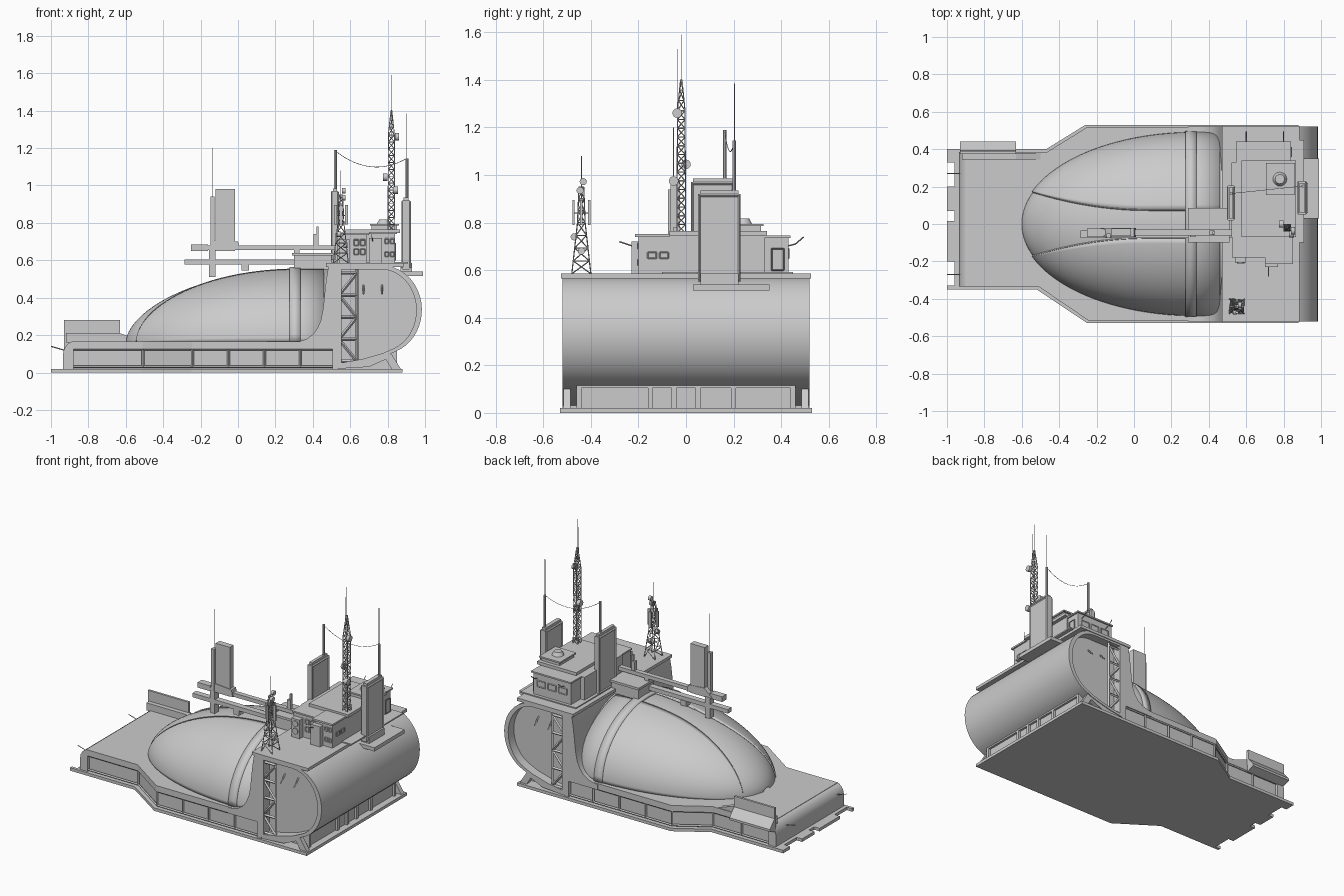
import bpy, bmesh, math
from mathutils import Vector as V
from math import sin, cos, pi, sqrt, acos, radians


def finish(bm, name, smooth=False, solid=0):
    bmesh.ops.recalc_face_normals(bm, faces=bm.faces)
    me = bpy.data.meshes.new(name)
    bm.to_mesh(me)
    bm.free()
    ob = bpy.data.objects.new(name, me)
    bpy.context.collection.objects.link(ob)
    if solid:
        m = ob.modifiers.new("thickness", 'SOLIDIFY')
        m.thickness, m.offset = solid, 0
    if smooth:
        bpy.ops.object.select_all(action='DESELECT')
        ob.select_set(True)
        bpy.context.view_layer.objects.active = ob
        bpy.ops.object.shade_smooth_by_angle(angle=radians(35))
    return ob


def boxes(name, *items):
    bm = bmesh.new()
    for x0, x1, y0, y1, z0, z1 in items:
        vs = bmesh.ops.create_cube(bm, size=1)['verts']
        for v in vs:
            v.co = V(((x0 + x1) / 2 + v.co.x * (x1 - x0), (y0 + y1) / 2 + v.co.y * (y1 - y0),
                      (z0 + z1) / 2 + v.co.z * (z1 - z0)))
    return finish(bm, name)


def place(a, b, t, axis):
    return {'x': (t, a, b), 'y': (a, t, b), 'z': (a, b, t)}[axis]


def prism(name, pts, axis, t0, t1, smooth=False):
    bm = bmesh.new()
    lo = [bm.verts.new(place(*p, t0, axis)) for p in pts]
    hi = [bm.verts.new(place(*p, t1, axis)) for p in pts]
    bm.faces.new(lo)
    bm.faces.new(hi)
    for i in range(len(pts)):
        j = (i + 1) % len(pts)
        bm.faces.new((lo[i], lo[j], hi[j], hi[i]))
    return finish(bm, name, smooth)


def struts(name, segs, r, n=4, r2=None):
    bm = bmesh.new()
    for p, q in segs:
        p, q = V(p), V(q)
        d = q - p
        res = bmesh.ops.create_cone(bm, cap_ends=True, segments=n, radius1=r,
                                    radius2=r if r2 is None else r2, depth=d.length)
        rot = d.to_track_quat('Z', 'Y')
        for v in res['verts']:
            v.co = rot @ v.co + (p + q) / 2
    return finish(bm, name, n > 6)


def rect(p, q, z0, z1):
    a, b, c, d = (*p, z0), (*q, z0), (*q, z1), (*p, z1)
    return [(a, b), (b, c), (c, d), (d, a)]


def lattice(cx, cy, z0, z1, r0, r1, n):
    def ring(i):
        r = r0 + (r1 - r0) * i / n
        return [(cx + sx * r, cy + sy * r, z0 + (z1 - z0) * i / n)
                for sx, sy in ((1, 1), (-1, 1), (-1, -1), (1, -1))]
    segs = []
    for i in range(n):
        a, b = ring(i), ring(i + 1)
        for k in range(4):
            j = (k + 1) % 4
            segs += [(a[k], b[k]), (b[k], b[j]), (a[k], b[j]) if i % 2 else (a[j], b[k])]
    return segs


# base slab with notched left edge
prism("base_slab", [(-1, -.35), (-.52, -.35), (-.25, -.53), (.88, -.53), (.88, .53), (-.26, .53),
                    (-.47, .4), (-1, .4), (-1, .33), (-.96, .33), (-.96, .2), (-1, .2), (-1, .07), (-.96, .07),
                    (-.96, .015), (-1, .015), (-1, -.2), (-.96, -.2), (-.96, -.33), (-1, -.33)], 'z', 0, .02)

# deck: recessed core wall, overhanging plate, rolled left lip, framed bays
plate = [(-.89, -.335), (-.51, -.335), (-.245, -.515), (.53, -.515),
         (.53, .515), (-.255, .515), (-.465, .385), (-.89, .385)]
core = [(-.9, -.315), (-.505, -.315), (-.24, -.495), (.52, -.495),
        (.52, .495), (-.25, .495), (-.46, .365), (-.9, .365)]
prism("deck_core", core, 'z', .02, .15)
prism("deck_plate", plate, 'z', .125, .165)
prism("deck_lip", [(-.88, .02), (-.935, .02), (-.935, .1), (-.93, .125), (-.915, .148), (-.9, .16),
                   (-.88, .165)], 'y', -.335, .385, True)
bays = []
for i, n in ((0, 1), (1, 1), (2, 4), (4, 4), (5, 1), (6, 2)):
    p, q = [(V(plate[k]) * .6 + V(core[k]) * .4) for k in (i, i + 1)]
    for k in range(n):
        bays += rect(p.lerp(q, k / n), p.lerp(q, (k + 1) / n), .03, .125)
struts("deck_bay_frames", bays, .007)

# rear deck screen with sloped awning
prism("rear_screen", [(.375, .12), (.375, .28), (.39, .28), (.392, .21), (.44, .155), (.44, .14), (.385, .12)],
      'x', -.93, -.63)
prism("rear_ledge", [(-.92, .16), (-.92, .21), (-.63, .21), (-.5, .165)], 'y', .345, .38)
struts("bow_poles", [((-.93, y, .12), (-1, y, .14)) for y in (-.27, .27)], .003)

# curved wall sweeping from the deck up to the roof
prism("sweep_wall", [(.29, .16), (.33, .167), (.365, .178), (.4, .203), (.425, .237), (.443, .28), (.455, .34),
                     (.463, .42), (.472, .5), (.485, .575), (.535, .575), (.535, .02), (.505, .02), (.505, .125),
                     (.29, .125)], 'y', -.52, .52, True)


# dome: flattened-nose ellipsoid carried straight back into the wall
def section(x):
    s = sqrt(max(0, 1 - ((.33 - x) / .93) ** 2)) if x < .33 else 1
    return .483 * s, .388 * s ** 1.15


def dome_shell(name, xs, span, grow=1, solid=0, n=32):
    bm = bmesh.new()
    rows = []
    for x in xs:
        w, h = section(x)
        a0, a1 = span(x, w)
        rows.append([bm.verts.new((x, w * grow * cos(a), .163 + h * grow * sin(a)))
                     for a in (a0 + (a1 - a0) * k / n for k in range(n + 1))])
    for a, b in zip(rows, rows[1:]):
        for k in range(n):
            bm.faces.new((a[k], a[k + 1], b[k + 1], b[k]))
    return finish(bm, name, True, solid)


def strip(x):
    t = min(1, max(0, (x + .57) / .65))
    return .18 - .105 * (1 - (1 - t) ** 2)


def nose(x0, n=28):
    return [.33 - (.33 - x0) * cos(pi / 2 * k / n) for k in range(n + 1)]


dome_shell("dome", nose(-.598) + [.5], lambda x, w: (0, pi))
for side in (0, 1):
    def span(x, w):
        a = acos(min(1, strip(x) / w))
        return (pi - a, pi) if side else (0, a)
    dome_shell(("dome_panel_front", "dome_panel_rear")[1 - side], nose(-.54) + [.46], span, 1.008, .01, 24)
    s = -1 if side else 1
    pts = []
    for x in nose(-.54):
        w, h = section(x)
        a = acos(min(1, strip(x) / w))
        pts.append((x, s * w * 1.01 * cos(a), .164 + 1.01 * h * sin(a)))
    struts("dome_panel_rim", list(zip(pts, pts[1:])), .005)
dome_shell("dome_rib", [.275, .335], lambda x, w: (0, pi), 1.018, .014)

# barrel hangar at the stern: ring-shaped skin with recessed end walls
outer = [(.53, .03), (.53, .572)] + [(.77 + .213 * cos(radians(a)), .335 + .237 * sin(radians(a)))
                                    for a in range(90, -71, -8)] + [(.78, .085), (.65, .05)]
inner = [(.735 + (x - .735) * .88, .31 + (z - .31) * .92) for x, z in outer]
bm = bmesh.new()
loops = [[bm.verts.new((x, y, z)) for x, z in pr]
         for pr, y in ((outer, -.52), (outer, .52), (inner, .52), (inner, -.52))]
for k in range(4):
    a, b = loops[k], loops[(k + 1) % 4]
    for i in range(len(a)):
        j = (i + 1) % len(a)
        bm.faces.new((a[i], a[j], b[j], b[i]))
finish(bm, "barrel_skin", True)
prism("barrel_end_walls", inner, 'y', -.46, .46)
truss, hooks = [], []
for y in (-.505, .505):
    zs = [.06 + .118 * k for k in range(5)]
    for k, z in enumerate(zs):
        truss.append(((.54, y, z), (.635, y, z)))
        if k < 4:
            a, b = (.54, .635) if k % 2 else (.635, .54)
            truss.append(((a, y, z), (b, y, zs[k + 1])))
    truss += [((x, y, .05), (x, y, .56)) for x in (.54, .635)]
    hooks += [((x, y * .9, .47), (x, y, .42)) for x in (.67, .77)]
struts("side_trusses", truss, .009)
struts("side_hooks", hooks, .005)

# stern support wall and splayed feet
boxes("stern_support", (.5, .835, -.455, .455, .02, .12),
      *[(.83, .85, y - .01, y + .01, .02, .12) for y in (-.45, -.15, -.05, .05, .2, .45)],
      (.83, .85, -.455, .455, .105, .12))
for y in (-.5, .5):
    prism("stern_foot", [(.78, .1), (.82, .1), (.87, .02), (.82, .02), (.79, .07), (.7, .03), (.53, .02),
                         (.53, .04), (.65, .055)], 'y', y - .015, y + .015)

# roof slab and stern beam
boxes("roof_slab", (.47, .885, -.525, .525, .565, .585), (.5, .91, -.1, .45, .583, .592))
boxes("stern_beam", (.85, .99, .03, .35, .515, .54), (.87, .93, .06, .22, .535, .585))

# command block
boxes("command_block", (.52, .84, -.07, .33, .585, .745), (.53, .69, -.17, -.07, .585, .735),
      (.71, .84, -.2, -.07, .585, .74), (.55, .83, .33, .43, .585, .735),
      (.7, .77, -.23, -.15, .585, .72), (.54, .6, -.205, -.16, .585, .71))
boxes("command_roofs", (.575, .865, -.07, .34, .745, .765), (.7, .85, -.215, -.07, .74, .752),
      (.545, .84, .32, .44, .735, .745), (.525, .7, -.18, -.07, .735, .745))
boxes("roof_cabin", (.715, .85, .165, .315, .765, .79), (.705, .86, .155, .325, .785, .795))
struts("cabin_turret", [((.78, .24, .79), (.78, .24, .818))], .04, 20, .025)
wins = []
for y in (-.16, -.11):
    wins += rect((.842, y), (.842, y + .035), .65, .675)
for x in (.62, .655):
    for z in (.63, .68):
        wins += rect((x, -.172), (x + .025, -.172), z, z + .03)
for x in (.785, .815):
    for z in (.62, .69):
        wins += rect((x, -.202), (x + .02, -.202), z, z + .025)
for x in (.58, .66, .74):
    wins += rect((x, .432), (x + .06, .432), .65, .69)
wins += rect((.842, .36), (.842, .41), .6, .69)
struts("window_frames", wins, .003)
struts("round_vents", [((.57, -.2, z), (.57, -.212, z)) for z in (.63, .68)], .02, 16)
struts("davit_arms", [((.8, .42, .7), (.8, .46, .71)), ((.8, .46, .71), (.8, .495, .74)),
                      ((.6, .42, .7), (.6, .46, .71)), ((.6, .46, .71), (.6, .495, .74)),
                      ((.72, -.22, .7), (.72, -.28, .72))], .003)

# tall fins with raised borders
boxes("stern_fin", (.879, .918, .05, .23, .55, .92), (.885, .912, .06, .22, .92, .935))
boxes("bridge_fin", (.502, .533, .02, .205, .585, .97), (.507, .528, .03, .195, .97, .985))
boxes("boom_fin", (-.12, -.015, -.065, -.025, .65, .98), (-.148, -.125, -.075, -.05, .65, .94))
edge = []
for x, y0, y1, z0, z1 in ((.879, .056, .224, .56, .914), (.918, .056, .224, .56, .914),
                          (.502, .026, .199, .595, .964), (.533, .026, .199, .595, .964)):
    edge += rect((x, y0), (x, y1), z0, z1)
struts("fin_borders", edge, .006)

# boom over the dome
boxes("boom_beams", (-.285, .52, -.075, -.035, .578, .605), (-.25, .52, -.062, -.03, .655, .68),
      (-.25, -.16, -.07, -.025, .65, .685), (-.155, -.12, -.075, -.03, .51, .66), (.02, .06, -.075, -.03, .545, .58),
      (.3, .33, -.07, -.03, .6, .66), (.405, .43, -.06, -.035, .67, .74), (.42, .43, -.055, -.04, .74, .78))
prism("boom_foot", [(-.18, .655), (-.12, .71), (.0, .7), (.01, .655)], 'y', -.07, -.022)
boxes("bridge_house", (.3, .5, -.09, .075, .55, .625), (.29, .51, -.1, .085, .625, .64))

# lattice masts
struts("main_mast", lattice(.82, -.02, .755, 1.27, .018, .016, 14)
       + lattice(.82, -.02, 1.27, 1.4, .016, .003, 3), .0023)
struts("main_mast_spike", [((.82, -.02, 1.38), (.82, -.02, 1.59)), ((.82, -.037, 1.25), (.82, -.037, 1.53))], .0015, 6)
struts("small_tower", lattice(.55, -.44, .585, .8, .04, .016, 4) + lattice(.55, -.44, .8, .95, .016, .01, 3), .0025)
boxes("tower_panels", *[(.55 + a - .008, .55 + a + .008, -.44 + b - .005, -.44 + b + .005, .79, .895)
                        for a, b in ((.03, 0), (-.03, 0), (0, .033), (0, -.033))])
struts("tower_arms", [((.52, -.44, .84), (.58, -.44, .84)), ((.55, -.475, .84), (.55, -.405, .84)),
                      ((.55, -.44, .9), (.55, -.44, 1.08))], .002)
struts("dishes", [((.84, -.037, 1.26), (.86, -.037, 1.26)), ((.775, 0, 1.045), (.8, 0, 1.045)),
                  ((.83, -.052, .975), (.855, -.052, .975))], .02, 18)
struts("tower_dishes", [((.555, -.432, .972), (.575, -.432, .972)), ((.555, -.445, .935), (.575, -.445, .935)),
                        ((.53, -.47, .74), (.55, -.47, .74)), ((.565, -.44, .68), (.585, -.44, .68))], .015, 16)

# pole masts and the slack cable between them
struts("pole_masts", [((.52, .163, .95), (.52, .163, 1.19)), ((.903, .203, .9), (.903, .203, 1.145))], .008, 8)
struts("whips", [((.903, .203, 1.14), (.903, .203, 1.385)), ((-.135, -.052, .93), (-.135, -.052, 1.2))], .002, 6)
cable = [(.52 + .383 * t, .163 + .04 * t, 1.185 - .04 * t - .26 * t * (1 - t)) for t in (k / 16 for k in range(17))]
struts("slack_cable", list(zip(cable, cable[1:])), .0015, 6)
